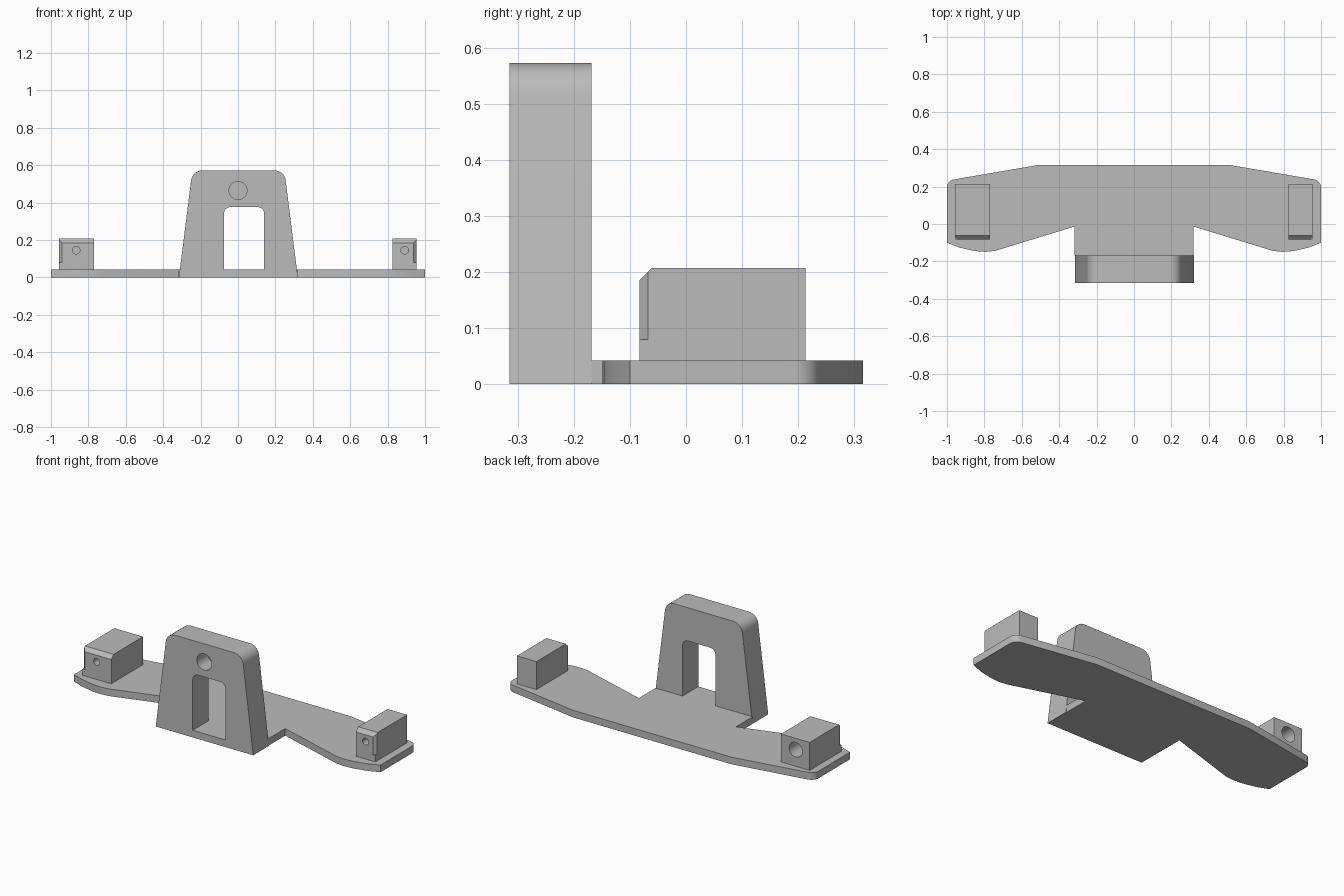
import bpy, bmesh, math
from mathutils import Vector, Matrix

cube = bpy.data.objects.get("Cube")
if cube:
    bpy.data.objects.remove(cube, do_unlink=True)

GREY = (0.5, 0.5, 0.5, 1.0)
grey = bpy.data.materials.new("plain grey")
grey.use_nodes = True
grey.diffuse_color = GREY
grey.node_tree.nodes["Principled BSDF"].inputs["Base Color"].default_value = GREY


def fillet(corners, steps=8):
    """Round each (x, y, radius) corner of a closed outline."""
    pts = []
    for i, (x, y, r) in enumerate(corners):
        c = Vector((x, y))
        if r == 0:
            pts.append(c)
            continue
        a = (Vector(corners[i - 1][:2]) - c).normalized()
        b = (Vector(corners[(i + 1) % len(corners)][:2]) - c).normalized()
        half = a.angle(b) / 2
        reach = r / math.tan(half)
        centre = c + (a + b).normalized() * (r / math.sin(half))
        start, end = c + a * reach - centre, c + b * reach - centre
        turn = end.angle_signed(start)
        for k in range(steps + 1):
            pts.append(centre + Matrix.Rotation(turn * k / steps, 2) @ start)
    return pts


def prism(name, outline, low, high, axis):
    """Extrude an outline along z (x, y points), y (x, z) or x (y, z)."""
    place = {"z": lambda u, v: (u, v, low), "y": lambda u, v: (u, low, v),
             "x": lambda u, v: (low, u, v)}[axis]
    bm = bmesh.new()
    face = bm.faces.new([bm.verts.new(place(u, v)) for u, v in outline])
    move = Vector([(high - low) * (axis == a) for a in "xyz"])
    grown = bmesh.ops.extrude_face_region(bm, geom=[face])["geom"]
    bmesh.ops.translate(bm, vec=move,
                        verts=[g for g in grown if isinstance(g, bmesh.types.BMVert)])
    bmesh.ops.recalc_face_normals(bm, faces=bm.faces)
    mesh = bpy.data.meshes.new(name)
    bm.to_mesh(mesh)
    bm.free()
    mesh.materials.append(grey)
    obj = bpy.data.objects.new(name, mesh)
    bpy.context.collection.objects.link(obj)
    return obj


def select(obj):
    bpy.ops.object.select_all(action="DESELECT")
    obj.select_set(True)
    bpy.context.view_layer.objects.active = obj


def cut(obj, cutter):
    cutter.hide_render = True
    mod = obj.modifiers.new("cut", "BOOLEAN")
    mod.operation, mod.solver, mod.object = "DIFFERENCE", "EXACT", cutter
    select(obj)
    bpy.ops.object.modifier_apply(modifier=mod.name)
    bpy.data.objects.remove(cutter, do_unlink=True)


def drill(obj, x, z, r, y0, y1):
    ring = [(x + r * math.cos(t * math.tau / 32), z + r * math.sin(t * math.tau / 32))
            for t in range(32)]
    cut(obj, prism("drill", ring, y0, y1, "y"))


def finish(obj):
    select(obj)
    bpy.ops.object.shade_smooth_by_angle(angle=math.radians(30))


PLATE = 0.042
FRONT, TOWER_BACK = -0.315, -0.168

# Base plate with swept wings
half = [(0.317, TOWER_BACK, 0), (0.317, -0.013, 0), (0.73, -0.135, 0.1),
        (0.78, -0.149, 0), (0.85, -0.145, 0), (0.93, -0.127, 0), (1, -0.1, 0),
        (1, 0.232, 0.045), (0.515, 0.315, 0)]
half[2:4] = [(0.74, -0.143, 0), (0.79, -0.149, 0)]
mirrored = [(-x, y, r) for x, y, r in reversed(half)]
finish(prism("base_plate", fillet(half + mirrored), 0, PLATE, "z"))

# Tapered tower with an arched window and a blind hole
tower = prism("tower", fillet([(-0.316, 0, 0), (0.32, 0, 0), (0.248, 0.572, 0.06),
                               (-0.244, 0.572, 0.06)]), FRONT, TOWER_BACK, "y")
window = fillet([(-0.075, PLATE, 0), (0.14, PLATE, 0),
                 (0.14, 0.376, 0.035), (-0.075, 0.376, 0.035)])
cut(tower, prism("window", window, FRONT - 0.1, TOWER_BACK + 0.1, "y"))
drill(tower, 0, 0.465, 0.048, FRONT - 0.1, FRONT + 0.1)
finish(tower)

# End blocks: bevelled front top edge and outer front edge, small front hole
BLOCK_FRONT, BLOCK_BACK, BLOCK_TOP = -0.083, 0.213, 0.207
side = [(BLOCK_FRONT, PLATE), (BLOCK_BACK, PLATE), (BLOCK_BACK, BLOCK_TOP),
        (-0.061, BLOCK_TOP), (BLOCK_FRONT, 0.185)]
for name, inner, outer, hole in (("right_block", -0.769, -0.956, -0.865),
                                 ("left_block", 0.827, 0.954, 0.891)):
    block = prism(name, side, inner, outer, "x")
    s = math.copysign(0.015, outer)
    corner = [(outer - 2 * s, BLOCK_FRONT - 0.015), (outer + s, BLOCK_FRONT + 0.03),
              (outer + s, BLOCK_FRONT - 0.015)]
    cut(block, prism("edge", corner, 0.08, 0.3, "z"))
    drill(block, hole, 0.145, 0.02, BLOCK_FRONT - 0.1, BLOCK_FRONT + 0.06)
    if name == "right_block":
        # Wide socket in the back of this block
        drill(block, hole, 0.14, 0.043, BLOCK_BACK - 0.12, BLOCK_BACK + 0.1)
    finish(block)
